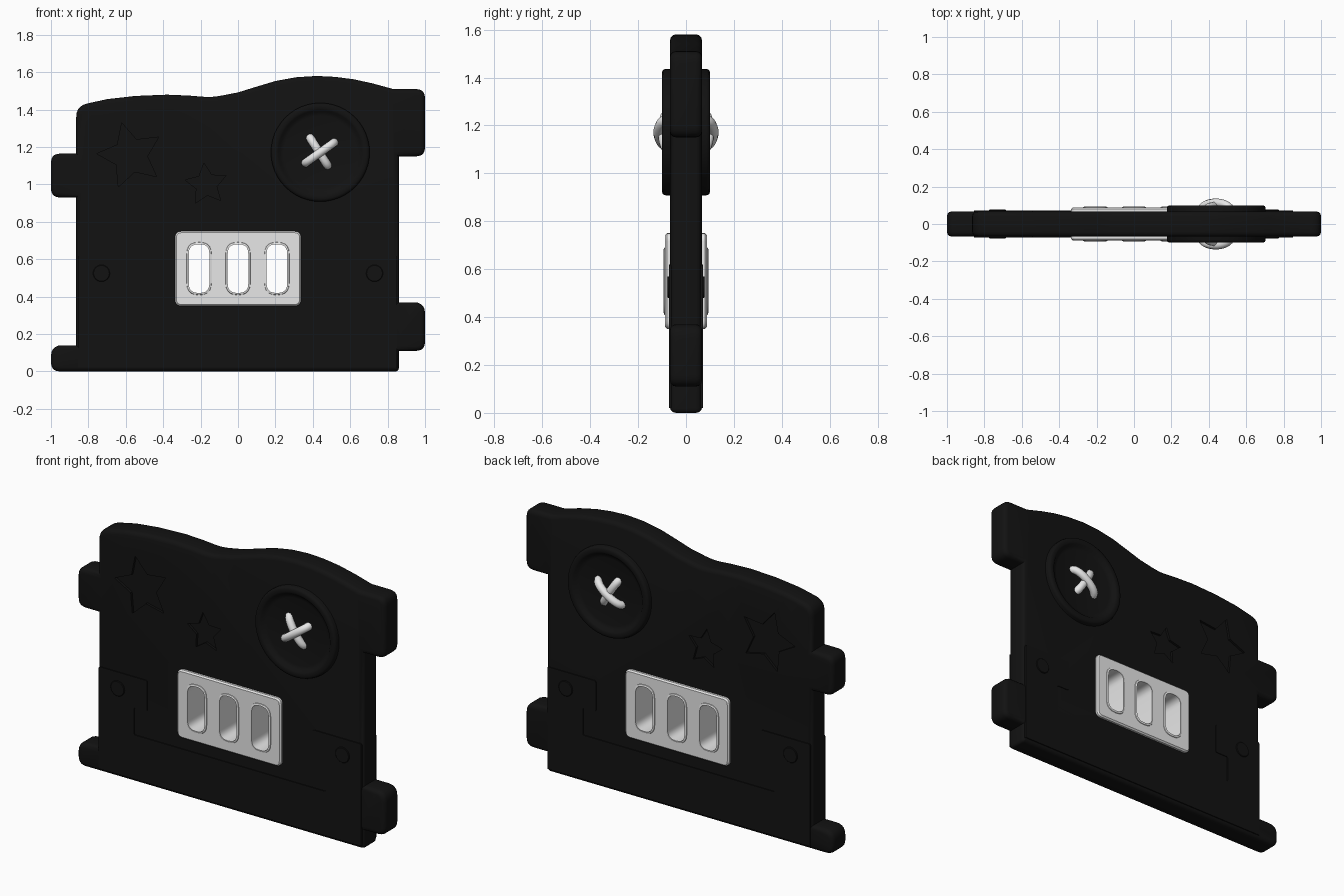
import bpy, bmesh, math
from mathutils import Vector

if "Cube" in bpy.data.objects:
    bpy.data.objects.remove(bpy.data.objects["Cube"], do_unlink=True)


def material(name, rgb):
    m = bpy.data.materials.new(name)
    m.use_nodes = True
    m.diffuse_color = (*rgb, 1)
    m.node_tree.nodes["Principled BSDF"].inputs["Base Color"].default_value = (*rgb, 1)
    return m


BLACK = material("soft black", (0.006,) * 3)
WHITE = material("pale grey", (0.8,) * 3)


def finish(name, bm, mat, angle=35):
    bmesh.ops.recalc_face_normals(bm, faces=bm.faces)
    me = bpy.data.meshes.new(name)
    bm.to_mesh(me)
    bm.free()
    me.materials.append(mat)
    ob = bpy.data.objects.new(name, me)
    bpy.context.collection.objects.link(ob)
    shade(ob, angle)
    return ob


def activate(ob):
    bpy.ops.object.select_all(action="DESELECT")
    ob.select_set(True)
    bpy.context.view_layer.objects.active = ob


def shade(ob, angle=35):
    activate(ob)
    bpy.ops.object.shade_smooth_by_angle(angle=math.radians(angle))


def rounded(points, steps=5):
    """Outline from (x, z, corner radius) points."""
    out = []
    for i, (x, z, r) in enumerate(points):
        p = Vector((x, z))
        if not r:
            out.append(p)
            continue
        a = p + (Vector(points[i - 1][:2]) - p).normalized() * r
        b = p + (Vector(points[(i + 1) % len(points)][:2]) - p).normalized() * r
        for k in range(steps + 1):
            t = k / steps
            out.append(a * (1 - t) ** 2 + p * 2 * t * (1 - t) + b * t * t)
    return out


def slab(name, outline, y0, y1, mat, bevel=0, segments=3):
    """Extrude an outline from y0 to y1, rounding the front and back rims."""
    bm = bmesh.new()
    face = bm.faces.new([bm.verts.new((x, y0, z)) for x, z in outline])
    ext = bmesh.ops.extrude_face_region(bm, geom=[face])["geom"]
    bmesh.ops.translate(bm, vec=(0, y1 - y0, 0),
                        verts=[g for g in ext if isinstance(g, bmesh.types.BMVert)])
    if bevel:
        rims = [e for e in bm.edges if abs(e.verts[0].co.y - e.verts[1].co.y) < 1e-6]
        bmesh.ops.bevel(bm, geom=rims, offset=bevel, segments=segments,
                        profile=0.5, affect="EDGES", clamp_overlap=False)
    return finish(name, bm, mat)


def cut(ob, cutters):
    for c in cutters:
        c.hide_render = True
        mod = ob.modifiers.new("cut", "BOOLEAN")
        mod.object, mod.solver = c, "EXACT"
        activate(ob)
        bpy.ops.object.modifier_apply(modifier=mod.name)
        bpy.data.objects.remove(c, do_unlink=True)
    shade(ob)


def rect(x0, x1, z0, z1, r):
    return rounded([(x0, z0, r), (x1, z0, r), (x1, z1, r), (x0, z1, r)])


def star(cx, cz, r, tilt):
    return [Vector((cx + q * math.cos(a), cz + q * math.sin(a)))
            for i in range(10)
            for q, a in [(r if i % 2 == 0 else r * 0.5, math.radians(tilt + 36 * i))]]


# Main panel: wavy top edge with interlocking side tabs
T = 0.067
panel = slab("panel", rounded([
    (-1, 0, .05), (.86, 0, .02), (.86, .11, 0), (1, .11, .05), (1, .37, .06), (.86, .37, 0),
    (.86, 1.15, 0), (1, 1.15, .05), (1, 1.51, .05), (.83, 1.51, 0), (.72, 1.54, 0),
    (.62, 1.562, 0), (.52, 1.575, 0), (.42, 1.58, 0), (.31, 1.573, 0), (.2, 1.553, 0),
    (.1, 1.523, 0), (0, 1.492, 0), (-.14, 1.465, .05), (-.26, 1.475, 0), (-.38, 1.48, 0),
    (-.55, 1.473, 0), (-.7, 1.456, 0), (-.865, 1.42, .06), (-.865, 1.165, 0),
    (-1, 1.165, .05), (-1, .93, .05), (-.865, .93, 0), (-.865, .14, 0), (-1, .14, .06)]),
    -T, T, BLACK, 0.025)

# Engraved stars on both faces and the window opening
cutters = [slab("window_cutter", rect(-.31, .31, .375, .725, .02), -.2, .2, BLACK)]
for side in (-1, 1):
    for s in ((-.575, 1.155, .18, 105), (-.17, 1.0, .115, 96)):
        cutters.append(slab("star_cutter", star(*s), side * (T - .014), side * .2, BLACK))
cut(panel, cutters)

# Raised base band with stepped corner hinges, one per face
STEP = [(-.855, .02, 0), (.85, .02, 0), (.85, .62, .01), (.535, .62, .01), (.535, .44, .01),
        (.62, .44, .01), (.62, .28, .01), (-.625, .28, .01), (-.625, .44, .01),
        (-.54, .44, .01), (-.54, .62, .01), (-.855, .62, .01)]
for side, word in ((-1, "front"), (1, "back")):
    slab(word + "_base_band", rounded(STEP, 2), side * (T - .01), side * (T + .005), BLACK)
    for x, lr in ((-.73, "right"), (.73, "left")):
        disc = [(x + .045 * math.cos(a * math.pi / 12), .525 + .045 * math.sin(a * math.pi / 12))
                for a in range(24)]
        slab(f"{word}_{lr}_rivet", disc, side * (T - .01), side * (T + .011), BLACK, .003, 1)

# Window plate with three through slots
plate = slab("window_plate", rect(-.337, .337, .35, .75, .035), -.087, .087, WHITE, .008, 1)
cut(plate, [slab("slot_cutter", rounded([(x - .055, .42, .05), (x + .055, .42, .05),
                                         (x + .055, .68, .05), (x - .055, .68, .05)]),
                 -.2, .2, WHITE) for x in (-.208, 0, .208)])

# Raised rims around the slots
for x in (-.208, 0, .208):
    rim = slab("slot_rim", rect(x - .068, x + .068, .407, .693, .065), -.093, .093, WHITE, .01, 2)
    cut(rim, [slab("rim_cutter", rect(x - .055, x + .055, .42, .68, .05), -.2, .2, WHITE)])

# Button: lathed disc with a raised rim on both faces
CX, CZ = .44, 1.172
half = [(0, .078), (.195, .078), (.215, .084), (.225, .096), (.235, .1), (.25, .1),
        (.26, .096), (.264, .085)]
profile = half + [(r, -y) for r, y in reversed(half)]
bm = bmesh.new()
ring = [bm.verts.new((CX + r, y, CZ)) for r, y in profile]
edges = [bm.edges.new(p) for p in zip(ring, ring[1:])]
bmesh.ops.spin(bm, geom=ring + edges, cent=(CX, 0, CZ), axis=(0, 1, 0),
               angle=math.tau, steps=48, use_merge=True)
bmesh.ops.remove_doubles(bm, verts=bm.verts, dist=1e-5)
finish("button", bm, BLACK, 50)


# Crossed thread stitches arching out of the button
def stitch(name, ax, az, bx, bz, side, height):
    cu = bpy.data.curves.new(name, "CURVE")
    cu.dimensions, cu.bevel_depth, cu.bevel_resolution = "3D", .023, 3
    cu.use_fill_caps = True
    sp = cu.splines.new("POLY")
    n = 14
    sp.points.add(n)
    for i, p in enumerate(sp.points):
        t = i / n
        u = .5 - .5 * math.cos(math.pi * t)
        y = side * (.065 + (height - .065) * math.sin(math.pi * t) ** .8)
        p.co = (ax + (bx - ax) * u, y, az + (bz - az) * u, 1)
    cu.materials.append(WHITE)
    ob = bpy.data.objects.new(name, cu)
    bpy.context.collection.objects.link(ob)
    activate(ob)
    bpy.ops.object.convert(target="MESH")
    shade(bpy.context.object, 50)


for side, word in ((-1, "front"), (1, "back")):
    stitch(word + "_upper_stitch", .36, 1.115, .515, 1.225, side, .113)
    stitch(word + "_lower_stitch", .385, 1.25, .48, 1.10, side, .095)
